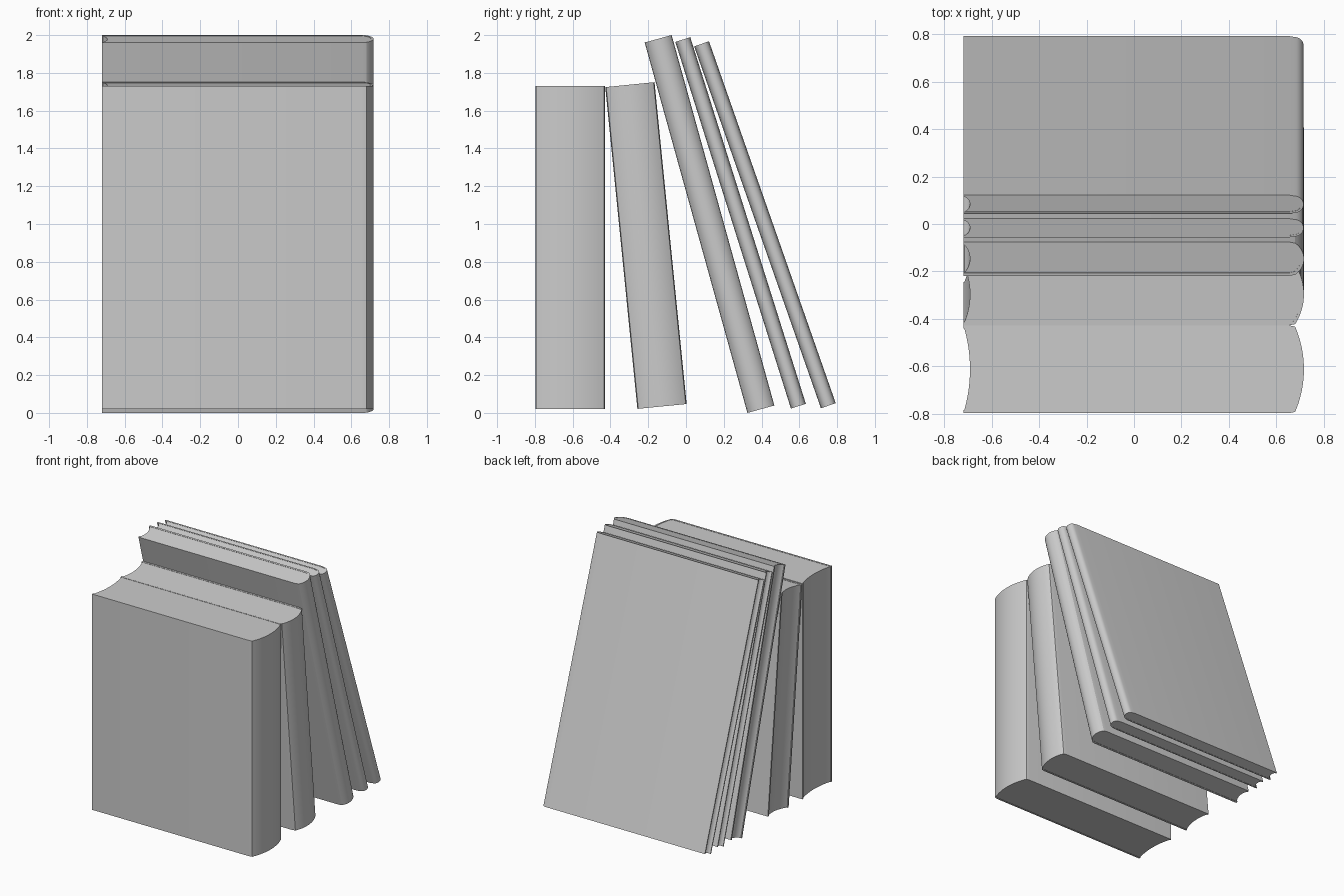
import bpy, math

if "Cube" in bpy.data.objects:
    bpy.data.objects.remove(bpy.data.objects["Cube"])

SPINE_X, BULGE, FORE_X, DISH = 0.68, 0.037, -0.72, 0.024


def arc(x, half, sag, n=16):
    """Circular arc bulging to +x, from y=-half to y=+half."""
    s = min(abs(sag), half * 0.95)
    r = (half * half + s * s) / (2 * s)
    a = math.asin(min(1, half / r))
    return [(x + math.copysign(1, sag) * (r * math.cos(t) - (r - s)), r * math.sin(t))
            for t in (a * (2 * i / n - 1) for i in range(n + 1))]


def finish(name, verts, faces, y, z, tilt):
    mesh = bpy.data.meshes.new(name)
    mesh.from_pydata(verts, [], faces)
    obj = bpy.data.objects.new(name, mesh)
    bpy.context.collection.objects.link(obj)
    obj.location = (0, y, z)
    obj.rotation_euler.x = math.radians(tilt)
    bpy.ops.object.select_all(action='DESELECT')
    obj.select_set(True)
    bpy.context.view_layer.objects.active = obj
    bpy.ops.object.mode_set(mode='EDIT')
    bpy.ops.mesh.select_all(action='SELECT')
    bpy.ops.mesh.normals_make_consistent(inside=False)
    bpy.ops.object.mode_set(mode='OBJECT')
    bpy.ops.object.shade_smooth_by_angle(angle=math.radians(25))


def book(name, y, z, thick, height, tilt):
    half, h = thick / 2, height / 2
    t = min(0.013, thick * 0.1)
    dip = min(0.005, t * 0.5)

    # Cover: front board, hinge, rounded spine, hinge, back board
    def strip(inset):
        q = half - inset
        return ([(FORE_X, -q), (SPINE_X - 0.025, -q)]
                + arc(SPINE_X - inset * 0.3, q - dip, BULGE - inset * 0.7)
                + [(SPINE_X - 0.025, q), (FORE_X, q)])
    outer, inner = strip(0), strip(t)
    n = len(outer)
    verts = [(px, py, pz) for pz in (-h, h) for s in (outer, inner) for px, py in s]
    faces = []
    for i in range(n - 1):
        for a, b in ((0, n), (n, 3 * n), (3 * n, 2 * n), (2 * n, 0)):
            faces.append((a + i, a + i + 1, b + i + 1, b + i))
    for i in (0, n - 1):
        faces.append((i, n + i, 3 * n + i, 2 * n + i))
    finish(name + "_cover", verts, faces, y, z, tilt)

    # Page block: hollow fore edge, rounded back tucked into the cover
    q = half - t
    fore = arc(FORE_X + 0.004, q, DISH)
    back = strip(t)[1:-1]
    ring = back + fore[::-1]
    m = len(ring)
    ph = h - 0.002
    verts = [(px, py, pz) for pz in (-ph, ph) for px, py in ring]
    faces = [tuple(range(m)), tuple(range(m, 2 * m))]
    faces += [(i, (i + 1) % m, m + (i + 1) % m, m + i) for i in range(m)]
    finish(name + "_pages", verts, faces, y, z, tilt)


# Row of books: y, z of centre, thickness, height, lean in degrees
books = [(-0.613, 0.875, 0.370, 1.71, 0.0),
         (-0.212, 0.886, 0.262, 1.712, 5.7),
         (0.1245, 1.000, 0.148, 2.035, 15.5),
         (0.289, 1.006, 0.083, 2.035, 17.5),
         (0.418, 0.996, 0.083, 2.03, 19.3)]
for i, b in enumerate(books, 1):
    book(f"book_{i}", *b)
